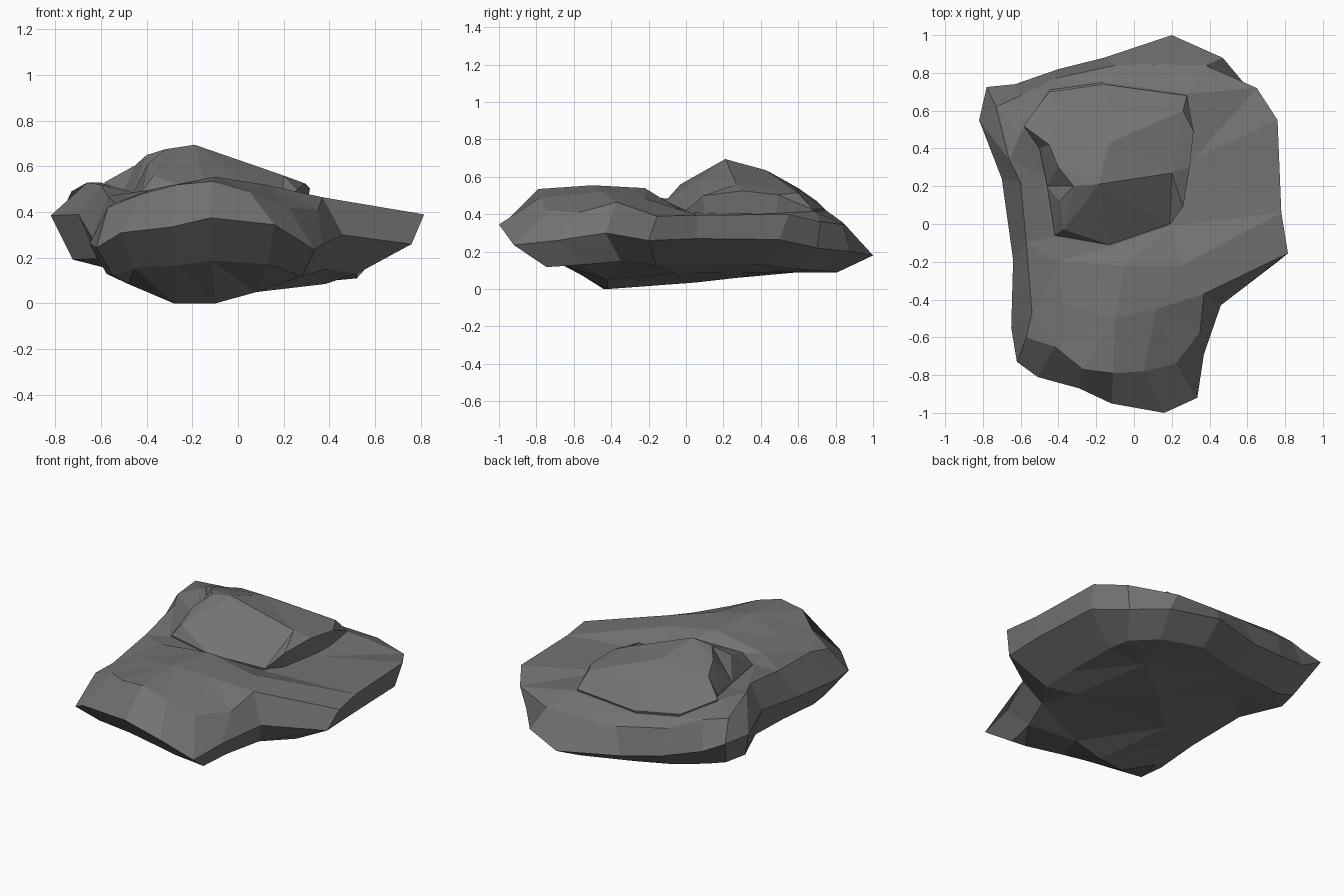
import bpy
import bmesh
from mathutils import Vector
from mathutils.geometry import delaunay_2d_cdt

# Remove the default object
default_cube = bpy.data.objects.get("Cube")
if default_cube:
    bpy.data.objects.remove(default_cube, do_unlink=True)

# Single stone colour
stone = bpy.data.materials.new("grey_stone")
stone.use_nodes = True
stone_colour = (.17, .17, .17, 1)
stone.diffuse_color = stone_colour
shader = stone.node_tree.nodes["Principled BSDF"]
shader.inputs["Base Color"].default_value = stone_colour
shader.inputs["Roughness"].default_value = .9


def add_ring(bm, points):
    """Add one closed contour of vertices."""
    return [bm.verts.new(point) for point in points]


def bridge(bm, lower, upper):
    """Join two contours with a band of faces."""
    count = len(lower)
    for i in range(count):
        j = (i + 1) % count
        bm.faces.new((lower[i], lower[j], upper[j], upper[i]))


def cap(bm, ring, inner_points):
    """Fill a contour with facets running through a few inner points."""
    verts = ring + [bm.verts.new(point) for point in inner_points]
    flat = [Vector((vert.co.x, vert.co.y)) for vert in verts]
    loop = list(range(len(ring)))
    result = delaunay_2d_cdt(flat, [], [loop], 1, 1e-5)
    faces, origins = result[2], result[3]
    for face in faces:
        corners = [verts[origins[index][0]] for index in face]
        if len(set(corners)) > 2:
            bm.faces.new(corners)


def finish(bm, name):
    """Turn the mesh into a flat-shaded stone object."""
    bmesh.ops.recalc_face_normals(bm, faces=bm.faces)
    mesh = bpy.data.meshes.new(name)
    bm.to_mesh(mesh)
    bm.free()
    mesh.materials.append(stone)
    part = bpy.data.objects.new(name, mesh)
    bpy.context.scene.collection.objects.link(part)
    return part


# Widest contour of the boulder, anticlockwise from the front tip
waist_points = [
    (.16, -1, .345), (.335, -.92, .235), (.37, -.69, .26), (.46, -.43, .3),
    (.76, -.2, .26), (.76, .06, .27), (.74, .5, .265), (.62, .7, .22),
    (.47, .88, .2), (.2, 1, .18), (-.16, .88, .2), (-.4, .82, .24),
    (-.63, .74, .3), (-.78, .725, .38), (-.82, .55, .385), (-.7, .24, .39),
    (-.64, -.19, .29), (-.65, -.55, .26), (-.62, -.73, .245),
    (-.51, -.81, .31), (-.29, -.87, .335), (-.12, -.95, .375)]

# Upper shoulder contour, matching the waist point for point
shoulder_points = [
    (.05, -.78, .49), (.22, -.74, .42), (.35, -.57, .41), (.37, -.37, .465),
    (.815, -.155, .39), (.78, .06, .395), (.76, .55, .4), (.65, .72, .36),
    (.38, .84, .345), (.1, .845, .35), (-.1, .84, .355), (-.42, .77, .4),
    (-.6, .68, .47), (-.73, .62, .49), (-.66, .34, .53), (-.6, .22, .52),
    (-.57, -.1, .47), (-.54, -.47, .44), (-.57, -.6, .42),
    (-.42, -.65, .48), (-.27, -.77, .52), (-.11, -.79, .535)]

# Inner points of the top and of the underside
plateau_points = [
    (-.38, -.42, .5), (-.1, -.5, .555), (.12, -.45, .52), (-.4, -.2, .495),
    (-.05, -.22, .54), (.25, -.22, .485), (.2, -.01, .41), (-.13, -.12, .465),
    (.32, .35, .4), (.29, .69, .415), (-.16, .75, .42), (-.45, .71, .46),
    (-.6, .48, .53), (-.43, -.07, .48), (-.48, .25, .475)]
belly_points = [
    (-.28, -.44, 0), (-.1, -.42, 0), (.08, -.42, .05), (-.2, .05, .035),
    (.05, .27, .06), (.3, .45, .09), (.38, -.05, .085), (-.48, -.38, .085),
    (-.42, -.1, .09), (-.35, .45, .12)]

# The underside contour is the waist pulled inward and down
keel_points = [(min(.87 * x - .01, .52), .81 * y, z / 2)
               for x, y, z in waist_points]

boulder = bmesh.new()
keel, waist, shoulder = [
    add_ring(boulder, points)
    for points in (keel_points, waist_points, shoulder_points)]
bridge(boulder, keel, waist)
bridge(boulder, waist, shoulder)
cap(boulder, shoulder, plateau_points)
cap(boulder, keel, belly_points)
finish(boulder, "boulder_body")

# Raised slab on top: rim, buried foot and sloping crown
rim_points = [
    (-.42, -.06, .49), (-.13, -.11, .47), (.19, 0, .42), (.26, .09, .5),
    (.295, .3, .525), (.315, .49, .505), (.28, .68, .425), (-.16, .74, .43),
    (-.45, .7, .47), (-.585, .52, .53), (-.5, .4, .5), (-.46, .2, .485)]
crown_points = [
    (-.32, .2, .675), (-.19, .21, .695), (-.37, -.03, .56), (-.395, .12, .61),
    (-.4, .3, .65), (-.45, .42, .605), (-.13, .43, .635), (-.13, .59, .54),
    (.2, .27, .56), (.26, .6, .515), (-.4, .6, .54)]
foot_points = [(.96 * x - .01, .95 * y + .02, .36) for x, y, z in rim_points]

slab = bmesh.new()
foot, rim = add_ring(slab, foot_points), add_ring(slab, rim_points)
bridge(slab, foot, rim)
cap(slab, rim, crown_points)
cap(slab, foot, [])
finish(slab, "raised_slab")
